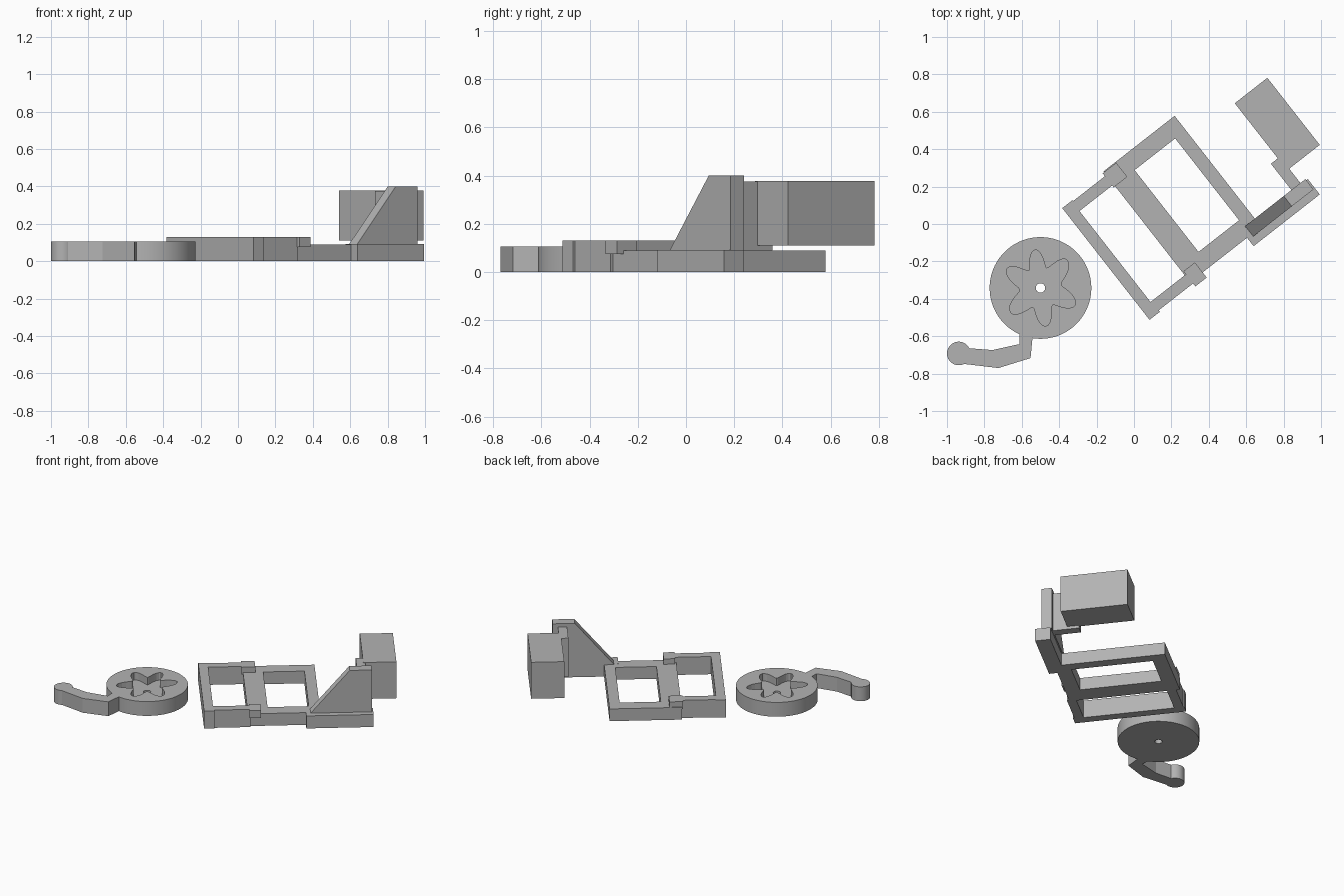
import bpy, bmesh, math
from mathutils import Vector

cube = bpy.data.objects.get("Cube")
if cube:
    bpy.data.objects.remove(cube)

gray = bpy.data.materials.new("plain gray")
gray.use_nodes = True
color = (0.45, 0.45, 0.45, 1)
gray.diffuse_color = color
gray.node_tree.nodes["Principled BSDF"].inputs["Base Color"].default_value = color

TURN = math.radians(38)  # the frame assembly stands at this angle


def prism(name, outline, low, high, turn=0.0, upright=False):
    """Extrude an outline along z, or along y when upright."""
    place = (lambda a, b, d: (a, d, b)) if upright else (lambda a, b, d: (a, b, d))
    bm = bmesh.new()
    face = bm.faces.new([bm.verts.new(place(a, b, low)) for a, b in outline])
    new = bmesh.ops.extrude_face_region(bm, geom=[face])["geom"]
    shift = Vector(place(0, 0, high - low))
    bmesh.ops.translate(bm, vec=shift, verts=[v for v in new if isinstance(v, bmesh.types.BMVert)])
    bmesh.ops.recalc_face_normals(bm, faces=bm.faces)
    mesh = bpy.data.meshes.new(name)
    bm.to_mesh(mesh)
    bm.free()
    mesh.materials.append(gray)
    ob = bpy.data.objects.new(name, mesh)
    bpy.context.collection.objects.link(ob)
    ob.rotation_euler.z = turn
    return ob


def block(name, x0, x1, y0, y1, z0, z1):
    return prism(name, [(x0, y0), (x1, y0), (x1, y1), (x0, y1)], z0, z1, TURN)


def circle(x, y, r, n):
    return [(x + r * math.cos(i * math.tau / n), y + r * math.sin(i * math.tau / n)) for i in range(n)]


def cut(target, cutter):
    mod = target.modifiers.new("cut", "BOOLEAN")
    mod.operation = "DIFFERENCE"
    mod.solver = "EXACT"
    mod.object = cutter
    cutter.hide_render = True
    cutter.hide_viewport = True
    cutter.display_type = "WIRE"


def smooth(ob):
    bpy.ops.object.select_all(action="DESELECT")
    bpy.context.view_layer.objects.active = ob
    ob.select_set(True)
    bpy.ops.object.shade_smooth_by_angle(angle=math.radians(30))


# Wheel with a six-lobed recess and an axle hole
WX, WY = -0.5, -0.342
wheel = prism("wheel", circle(WX, WY, 0.272, 72), 0, 0.105)
smooth(wheel)
lobes = [math.radians(a) for a in (-140, -82, -27, 47, 98, 150)]
star = []
for i, start in enumerate(lobes):
    end = lobes[(i + 1) % 6] + (math.tau if i == 5 else 0)
    for k in range(14):
        t = k / 14
        angle = start + (end - start) * t
        r = 0.158 + 0.048 * math.cos(t * math.tau)
        star.append((WX + r * math.cos(angle), WY + r * math.sin(angle)))
cut(wheel, prism("star_cutter", star, 0.05, 0.2))
cut(wheel, prism("axle_cutter", circle(WX, WY, 0.025, 24), -0.1, 0.2))

# Bent crank arm with a round knob
prism("crank_arm", [(-0.9, -0.663), (-0.757, -0.674), (-0.612, -0.642), (-0.612, -0.56),
                    (-0.538, -0.56), (-0.553, -0.717), (-0.725, -0.77), (-0.91, -0.748)], 0, 0.105)
smooth(prism("crank_knob", circle(-0.937, -0.692, 0.063, 40), 0, 0.105))

# Taller U-shaped frame with a hook at the end of each arm
prism("u_frame", [(-0.25, -0.455), (-0.18, -0.455), (-0.18, -0.445), (0.06, -0.445),
                  (0.06, -0.383), (-0.187, -0.383), (-0.187, 0.234), (0.06, 0.234),
                  (0.06, 0.297), (-0.18, 0.297), (-0.18, 0.303), (-0.25, 0.303)], 0, 0.13, TURN)
block("front_hook", 0.053, 0.13, -0.465, -0.362, 0.075, 0.13)
block("back_hook", 0.035, 0.127, 0.221, 0.317, 0.075, 0.13)

# Lower frame with a square window
base = block("base_frame", 0.045, 0.527, -0.43, 0.322, 0, 0.09)
cut(base, block("window_cutter", 0.18, 0.455, -0.33, 0.225, -0.1, 0.2))

# Side rail carrying the sloped wall
block("side_rail", 0.431, 0.88, -0.487, -0.383, 0, 0.092)
prism("sloped_wall", [(0.46, 0.09), (0.87, 0.09), (0.87, 0.4), (0.723, 0.4)],
      -0.445, -0.375, TURN, upright=True)

# Raised box on a short neck
block("neck", 0.775, 0.836, -0.38, -0.197, 0.09, 0.375)
block("raised_box", 0.822, 1.043, -0.278, 0.177, 0.11, 0.378)
